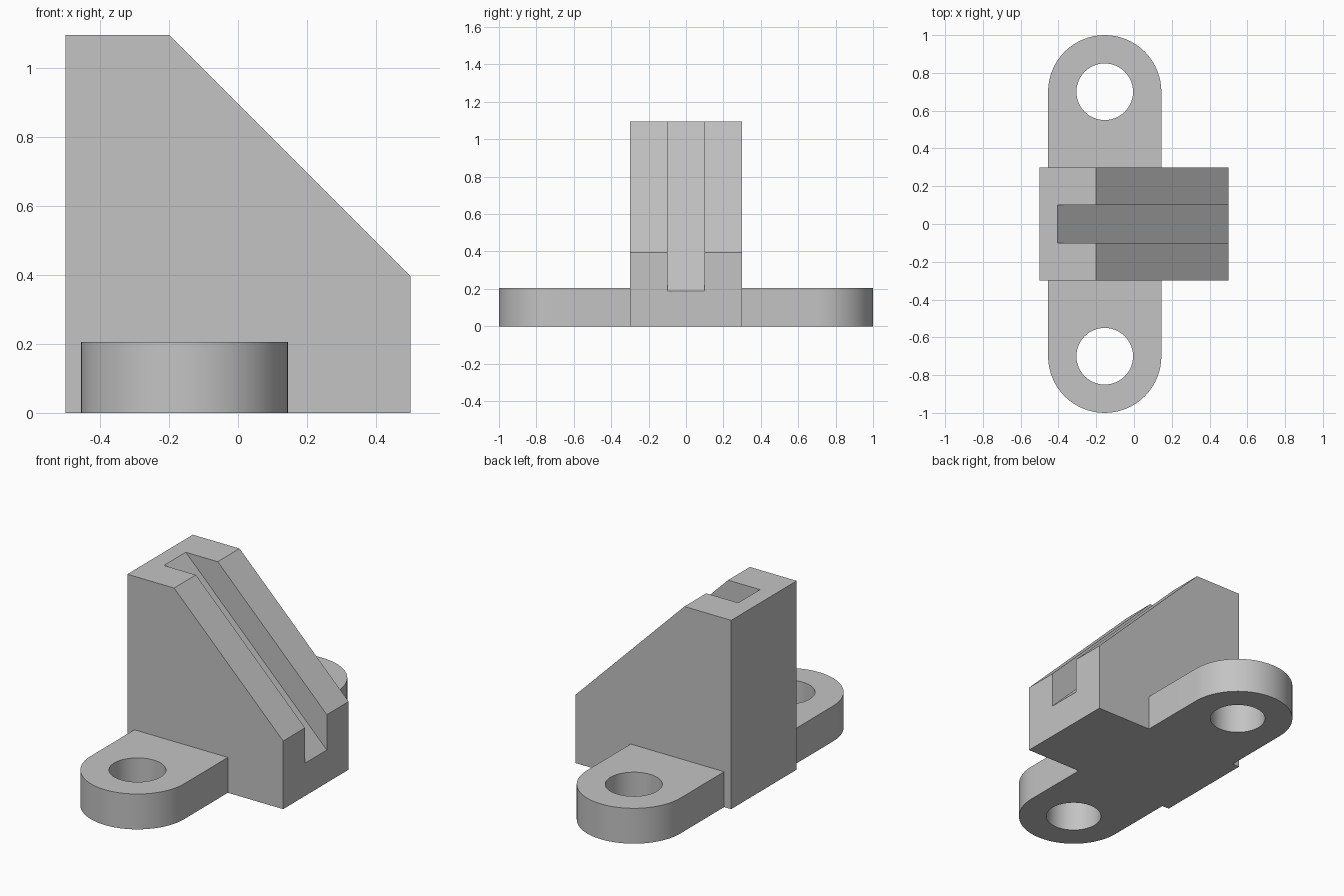
import bpy
import bmesh
import math
from mathutils import Vector

cube = bpy.data.objects.get("Cube")
if cube:
    bpy.data.objects.remove(cube, do_unlink=True)

grey = bpy.data.materials.new("plain grey")
grey.use_nodes = True
grey.diffuse_color = (0.55, 0.55, 0.55, 1)
grey.node_tree.nodes["Principled BSDF"].inputs["Base Color"].default_value = grey.diffuse_color

BLOCK_HALF, SLOT_HALF = 0.3, 0.1
TOP, LUG_TOP = 1.095, 0.205
LUG_X, LUG_Y, LUG_R, HOLE_R = -0.155, 0.7, 0.3, 0.15


def prism(name, points, direction):
    """Extrude a closed outline of 3D points along a direction."""
    bm = bmesh.new()
    face = bm.faces.new([bm.verts.new(p) for p in points])
    grown = bmesh.ops.extrude_face_region(bm, geom=[face], use_keep_orig=True)
    moved = [v for v in grown["geom"] if isinstance(v, bmesh.types.BMVert)]
    bmesh.ops.translate(bm, verts=moved, vec=Vector(direction))
    bmesh.ops.recalc_face_normals(bm, faces=bm.faces)
    mesh = bpy.data.meshes.new(name)
    bm.to_mesh(mesh)
    bm.free()
    mesh.materials.append(grey)
    obj = bpy.data.objects.new(name, mesh)
    bpy.context.collection.objects.link(obj)
    return obj


def side_prism(name, profile, half):
    return prism(name, [(x, -half, z) for x, z in profile], (0, 2 * half, 0))


def arc(cy, radius, start, sweep, steps, z):
    angles = [start + sweep * i / steps for i in range(steps + 1)]
    return [(LUG_X + radius * math.cos(a), cy + radius * math.sin(a), z) for a in angles]


def combine(target, tool, operation):
    """Apply a boolean and discard the tool object."""
    mod = target.modifiers.new("join", "BOOLEAN")
    mod.operation, mod.solver, mod.object = operation, "EXACT", tool
    bpy.context.view_layer.objects.active = target
    bpy.ops.object.modifier_apply(modifier=mod.name)
    bpy.data.objects.remove(tool, do_unlink=True)


# Upright block with a sloped face
bracket = side_prism("slotted_bracket",
                     [(-0.5, 0), (0.5, 0), (0.5, 0.395), (-0.2, TOP), (-0.5, TOP)], BLOCK_HALF)

# Base bar with rounded ends, forming both mounting lugs
outline = arc(LUG_Y, LUG_R, 0, math.pi, 32, 0) + arc(-LUG_Y, LUG_R, math.pi, math.pi, 32, 0)
combine(bracket, prism("base_bar", outline, (0, 0, LUG_TOP)), "UNION")

# Bolt holes
for side in (-1, 1):
    ring = arc(side * LUG_Y, HOLE_R, 0, math.tau, 48, -0.1)[:-1]
    combine(bracket, prism("hole_cutter", ring, (0, 0, 0.5)), "DIFFERENCE")

# Slot running parallel to the slope
slot = [(-0.505, 1.195), (0.6, 0.09), (0.6, 1.195)]
combine(bracket, side_prism("slot_cutter", slot, SLOT_HALF), "DIFFERENCE")

# Smooth the round walls, keep the flat edges crisp
bpy.ops.object.select_all(action="DESELECT")
bracket.select_set(True)
bpy.context.view_layer.objects.active = bracket
bpy.ops.object.shade_smooth_by_angle(angle=math.radians(30))
